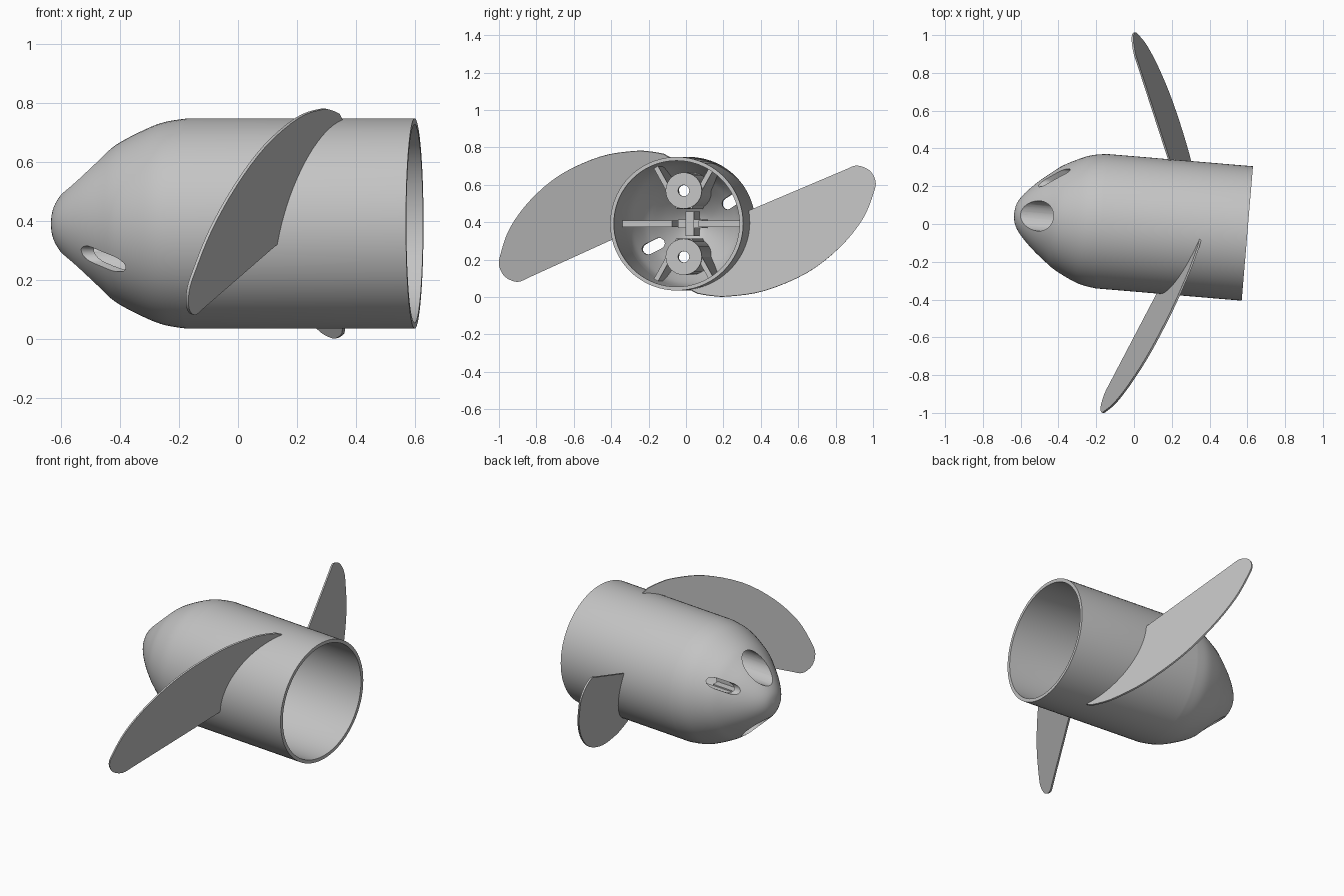
import bpy, bmesh, math
from mathutils import Matrix, Vector

cube = bpy.data.objects.get("Cube")
if cube:
    bpy.data.objects.remove(cube, do_unlink=True)

grey = bpy.data.materials.new("plain_grey")
grey.use_nodes = True
colour = (0.55, 0.55, 0.55, 1)
grey.diffuse_color = colour
grey.node_tree.nodes["Principled BSDF"].inputs["Base Color"].default_value = colour

# Hub frame: local x runs along the spin axis, origin at the centre of the rear rim
REAR = Vector((0.6, -0.05, 0.392))
HUB = Matrix.Translation(REAR) @ Matrix.Rotation(math.radians(-4.8), 4, "Z")
RADIUS = 0.357


def add_object(name, bm, matrix=HUB):
    bmesh.ops.recalc_face_normals(bm, faces=bm.faces)
    mesh = bpy.data.meshes.new(name)
    bm.to_mesh(mesh)
    bm.free()
    mesh.materials.append(grey)
    obj = bpy.data.objects.new(name, mesh)
    obj.matrix_world = matrix
    bpy.context.collection.objects.link(obj)
    return obj


def smooth_path(points, steps=4):
    """Catmull-Rom curve through 2D points."""
    pts = [Vector(p) for p in points]
    pts = [pts[0]] + pts + [pts[-1]]
    out = []
    for a, b, c, d in zip(pts, pts[1:], pts[2:], pts[3:]):
        for i in range(steps):
            t = i / steps
            out.append(b + (c - a) * t / 2 + (2 * a - 5 * b + 4 * c - d) * t * t / 2
                       + (3 * b - a - 3 * c + d) * t ** 3 / 2)
    return out + [pts[-1]]


def revolve(name, profile, segments=72):
    bm = bmesh.new()
    verts = [bm.verts.new((u, max(r, 0), 0)) for u, r in profile]
    edges = [bm.edges.new(pair) for pair in zip(verts, verts[1:] + verts[:1])]
    bmesh.ops.spin(bm, geom=verts + edges, axis=(1, 0, 0), cent=(0, 0, 0),
                   angle=math.tau, steps=segments)
    bmesh.ops.remove_doubles(bm, verts=bm.verts, dist=0.0005)
    loose = [e for e in bm.edges if not e.link_faces or
             (e.verts[0].co.yz.length < 0.001 and e.verts[1].co.yz.length < 0.001)]
    bmesh.ops.delete(bm, geom=loose, context="EDGES")
    return add_object(name, bm)


def prism(name, outline, u0, u1):
    """Extrude a cross-section along the spin axis."""
    bm = bmesh.new()
    face = bm.faces.new([bm.verts.new((u0, v, w)) for v, w in outline])
    new = bmesh.ops.extrude_face_region(bm, geom=[face])["geom"]
    bmesh.ops.translate(bm, vec=(u1 - u0, 0, 0),
                        verts=[g for g in new if isinstance(g, bmesh.types.BMVert)])
    return add_object(name, bm)


def arc(v, w, r, start=0, end=360, count=32):
    full = end - start == 360
    angles = [math.radians(start + (end - start) * i / (count if full else count - 1))
              for i in range(count)]
    return [(v + r * math.cos(a), w + r * math.sin(a)) for a in angles]


def bar(a, b, thick):
    """Rectangle around the line from a to b."""
    a, b = Vector(a), Vector(b)
    side = (b - a).normalized().orthogonal() * thick / 2
    return [a + side, b + side, b - side, a - side]


def cut(obj, steps):
    for operation, other in steps:
        mod = obj.modifiers.new("cut", "BOOLEAN")
        mod.operation, mod.object, mod.solver = operation, other, "EXACT"
    graph = bpy.context.evaluated_depsgraph_get()
    mesh = bpy.data.meshes.new_from_object(obj.evaluated_get(graph))
    obj.modifiers.clear()
    obj.data = mesh


# Hollow bullet-shaped shell
nose = smooth_path([(-0.775, RADIUS), (-0.85, 0.345), (-0.913, 0.322), (-1.0, 0.278),
                    (-1.055, 0.238), (-1.128, 0.178), (-1.195, 0.11), (-1.23, 0.055),
                    (-1.24, 0)])
outer = [Vector((0, RADIUS))] + nose


def inset(d):
    return [Vector((u + d, r - d)) for u, r in nose if r > d + 0.01] + [Vector((-1.24 + d, 0))]


inner = [Vector((0, RADIUS - 0.02))] + inset(0.02)
shell = revolve("spinner_shell", outer + inner[::-1])
envelope = revolve("envelope_helper", [Vector((-0.01, 0)), Vector((-0.01, RADIUS - 0.008))]
                   + inset(0.008))

# Cutters: screw pockets, screw holes and two radial vent slots
cutters, drills, slots = [], [], []
for s in (1, -1):
    drills.append(prism("pocket_cutter", arc(0, s * 0.177, 0.08), -1.4, -0.49))
    drills.append(prism("hole_cutter", arc(0, s * 0.177, 0.03), -1.4, -0.3))
    slot = arc(0.028, 0, 0.03, -90, 90, 10) + arc(-0.028, 0, 0.03, 90, 270, 10)
    turn = Matrix.Rotation(math.radians(30), 2)
    slot = [s * (turn @ (Vector(p) + Vector((0.24, 0)))) for p in slot]
    slots.append(prism("slot_cutter", slot, -1.4, -0.7))
cutters = drills + slots + [envelope]
cut(shell, [("DIFFERENCE", c) for c in drills + slots])

# Internal bosses, webs and ribs, trimmed to the shell
inside = []
for s, level in ((1, "upper"), (-1, "lower")):
    inside.append(prism(level + "_screw_boss", arc(0, s * 0.177, 0.097), -1.235, -0.45))
    web = [(-0.03, s * 0.09), (0.03, s * 0.09), (0.095, s * 0.2), (-0.095, s * 0.2)]
    inside.append(prism(level + "_web", web, -0.6, -0.462))
    for m, side in ((1, "left"), (-1, "right")):
        line = bar((m * 0.03, s * 0.085), (m * 0.175, s * 0.345), 0.026)
        inside.append(prism(f"{level}_{side}_rib", line, -1.22, -0.47))
for m, side in ((1, "left"), (-1, "right")):
    inside.append(prism(side + "_side_rib", bar((m * 0.07, 0), (m * 0.36, 0), 0.036),
                        -1.22, -0.55))
inside.append(prism("hub_cross_wide", bar((-0.065, 0), (0.065, 0), 0.045), -1.22, -0.85))
inside.append(prism("hub_cross_tall", bar((0, -0.065), (0, 0.065), 0.045), -1.22, -0.84))
for part in inside:
    cut(part, [("INTERSECT", envelope)] + [("DIFFERENCE", c) for c in drills])
for c in cutters:
    bpy.data.objects.remove(c, do_unlink=True)


# Flat pitched blades: outline in y and z, x from the blade plane
def on_plane(y, z):
    return Vector((-0.15 + 0.405 * (y + 0.9) + 0.26 * (z - 0.09), y, z))


def root_point(degrees, r=0.35):
    c, s = r * math.cos(math.radians(degrees)), r * math.sin(math.radians(degrees))
    x = (0.2933 + 0.405 * c + 0.26 * s) / 1.034
    return on_plane(c - 0.084 * x, 0.392 + s)


rim = smooth_path([(-0.12, 0.765), (-0.19, 0.777), (-0.28, 0.78), (-0.46, 0.75), (-0.67, 0.655),
                   (-0.83, 0.52), (-0.94, 0.37), (-0.99, 0.23), (-0.997, 0.165),
                   (-0.963, 0.107), (-0.9, 0.082), (-0.85, 0.1)])
outline = [on_plane(*p) for p in rim] + [root_point(191 - 94 * i / 20) for i in range(21)]
normal = Vector((0.9, -0.365, -0.235)).normalized()
axis = HUB.to_3x3() @ Vector((1, 0, 0))
half_turn = (Matrix.Translation(REAR) @ Matrix.Rotation(math.pi, 4, axis)
             @ Matrix.Translation(-REAR))
blades = []
for name, matrix in (("front_blade", Matrix()), ("back_blade", half_turn)):
    bm = bmesh.new()
    face = bm.faces.new([bm.verts.new(p - normal * 0.005) for p in outline])
    new = bmesh.ops.extrude_face_region(bm, geom=[face])["geom"]
    bmesh.ops.translate(bm, vec=normal * 0.01,
                        verts=[g for g in new if isinstance(g, bmesh.types.BMVert)])
    blades.append(add_object(name, bm, matrix))

# Smooth shading with sharp edges kept
bpy.ops.object.select_all(action="DESELECT")
for obj in [shell] + inside + blades:
    obj.select_set(True)
bpy.context.view_layer.objects.active = shell
bpy.ops.object.shade_smooth_by_angle(angle=math.radians(30))
